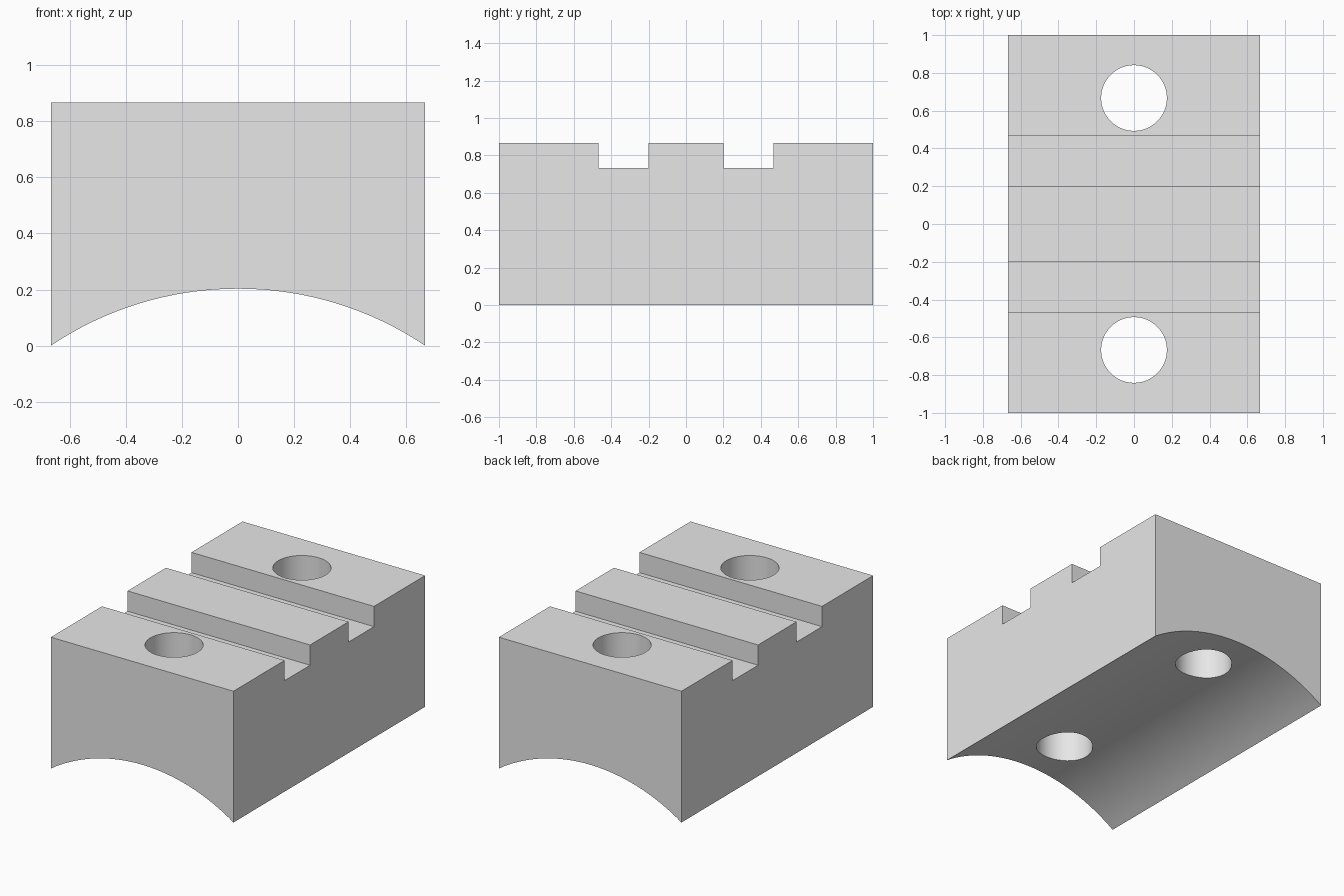
import bpy
import bmesh
import math

cube = bpy.data.objects.get("Cube")
if cube:
    bpy.data.objects.remove(cube, do_unlink=True)

HALF_W, HALF_L, HEIGHT = 0.667, 1.0, 0.867
ARCH_RISE, ARCH_STEPS = 0.203, 32
GROOVE_FLOOR, GROOVE_IN, GROOVE_OUT = 0.733, 0.2, 0.467
HOLE_Y, HOLE_R = 0.667, 0.174

grey = bpy.data.materials.new("light grey")
grey.use_nodes = True
grey.diffuse_color = (0.8, 0.8, 0.8, 1)
grey.node_tree.nodes["Principled BSDF"].inputs["Base Color"].default_value = (0.8, 0.8, 0.8, 1)

# Clamp block: arched end profile extruded along y
radius = (HALF_W ** 2 + ARCH_RISE ** 2) / (2 * ARCH_RISE)
spread = math.asin(HALF_W / radius)
profile = [(HALF_W, HEIGHT), (-HALF_W, HEIGHT)]
for i in range(ARCH_STEPS + 1):
    a = spread * (2 * i / ARCH_STEPS - 1)
    profile.append((radius * math.sin(a), ARCH_RISE - radius * (1 - math.cos(a))))

bm = bmesh.new()
end = bm.faces.new([bm.verts.new((x, -HALF_L, z)) for x, z in profile])
sweep = bmesh.ops.extrude_face_region(bm, geom=[end])
moved = [v for v in sweep["geom"] if isinstance(v, bmesh.types.BMVert)]
bmesh.ops.translate(bm, verts=moved, vec=(0, 2 * HALF_L, 0))
bmesh.ops.recalc_face_normals(bm, faces=bm.faces)
mesh = bpy.data.meshes.new("clamp_block")
bm.to_mesh(mesh)
bm.free()
mesh.materials.append(grey)
block = bpy.data.objects.new("clamp_block", mesh)
bpy.context.collection.objects.link(block)


def cut(cutter, name):
    """Subtract the cutter from the block, then discard it."""
    cutter.name = name
    cutter.hide_render = True
    cutter.data.materials.append(grey)
    bpy.ops.object.select_all(action="DESELECT")
    block.select_set(True)
    bpy.context.view_layer.objects.active = block
    mod = block.modifiers.new(name, "BOOLEAN")
    mod.operation = "DIFFERENCE"
    mod.solver = "EXACT"
    mod.object = cutter
    bpy.ops.object.modifier_apply(modifier=mod.name)
    bpy.data.objects.remove(cutter, do_unlink=True)


for side in (-1, 1):
    # Cross groove in the top
    bpy.ops.mesh.primitive_cube_add(
        size=1, location=(0, side * (GROOVE_IN + GROOVE_OUT) / 2, GROOVE_FLOOR + 0.5))
    groove = bpy.context.object
    groove.scale = (2, GROOVE_OUT - GROOVE_IN, 1)
    bpy.context.view_layer.update()
    cut(groove, "groove_cutter")

    # Vertical bolt hole
    bpy.ops.mesh.primitive_cylinder_add(
        vertices=64, radius=HOLE_R, depth=3, location=(0, side * HOLE_Y, 0.5))
    cut(bpy.context.object, "bolt_hole_cutter")

# Smooth arch and holes, crisp edges elsewhere
bpy.ops.object.select_all(action="DESELECT")
block.select_set(True)
bpy.context.view_layer.objects.active = block
bpy.ops.object.shade_smooth_by_angle(angle=math.radians(30))
